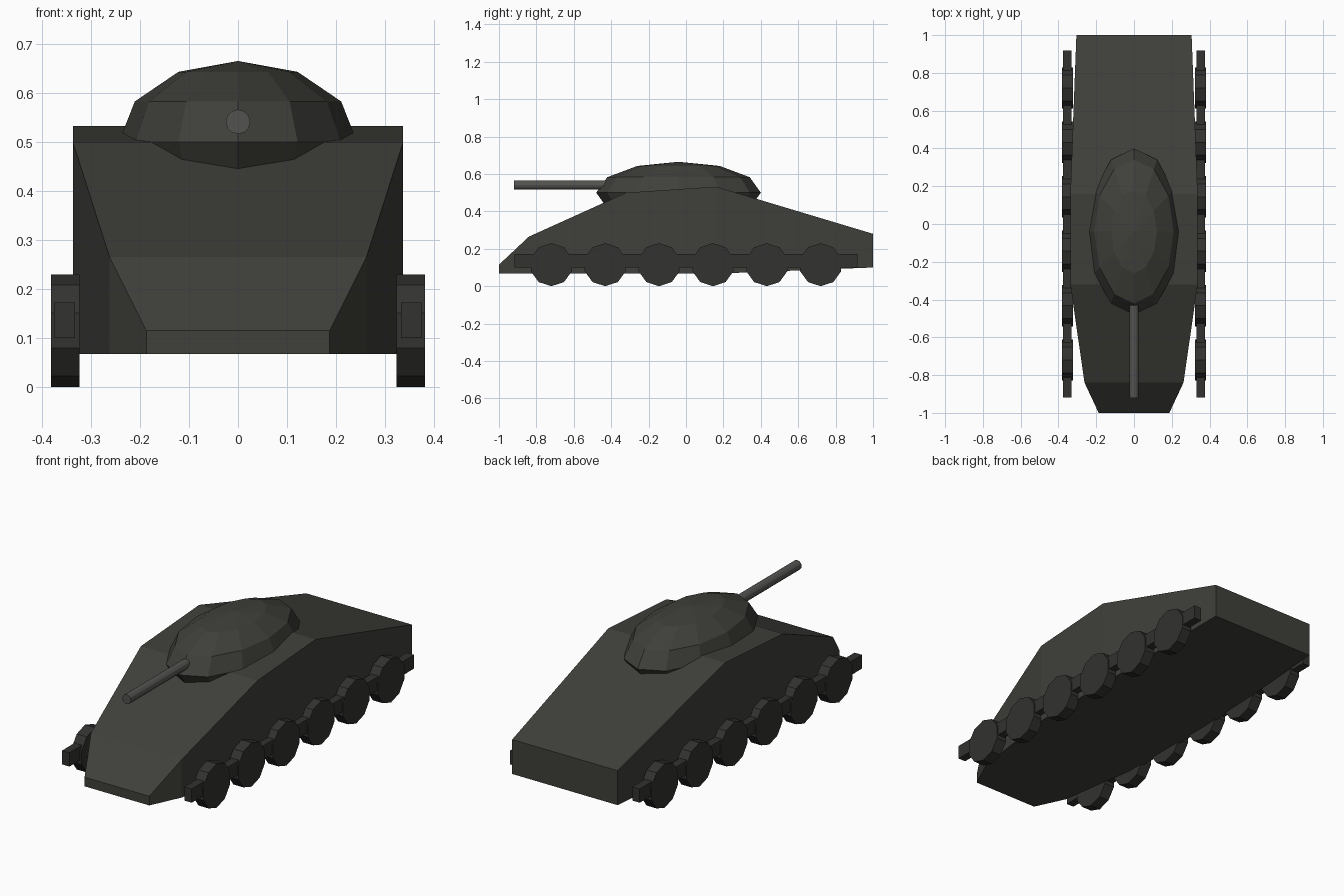
import bpy, bmesh
from math import pi
from mathutils import Matrix

if "Cube" in bpy.data.objects:
    bpy.data.objects.remove(bpy.data.objects["Cube"])


def paint(ob, name, color):
    mat = bpy.data.materials.get(name) or bpy.data.materials.new(name)
    mat.diffuse_color = (*color, 1)
    mat.use_nodes = True
    mat.node_tree.nodes["Principled BSDF"].inputs["Base Color"].default_value = mat.diffuse_color
    ob.data.materials.append(mat)


def make(name, bm, mat, color):
    bmesh.ops.recalc_face_normals(bm, faces=bm.faces)
    me = bpy.data.meshes.new(name)
    bm.to_mesh(me)
    bm.free()
    ob = bpy.data.objects.new(name, me)
    bpy.context.collection.objects.link(ob)
    paint(ob, mat, color)
    return ob


OLIVE, DARK, STEEL = (0.05, 0.05, 0.043), (0.032, 0.032, 0.03), (0.085, 0.085, 0.08)

# Hull: loft of rectangular sections (y, half width, bottom z, top z)
sections = [(-1.0, 0.187, 0.067, 0.115), (-0.84, 0.262, 0.067, 0.265),
            (-0.32, 0.337, 0.067, 0.50), (0.16, 0.337, 0.067, 0.532),
            (1.0, 0.305, 0.10, 0.28)]
bm = bmesh.new()
rings = [[bm.verts.new(p) for p in ((-w, y, b), (w, y, b), (w, y, t), (-w, y, t))]
         for y, w, b, t in sections]
for r0, r1 in zip(rings, rings[1:]):
    for i in range(4):
        j = (i + 1) % 4
        bm.faces.new((r0[i], r0[j], r1[j], r1[i]))
bm.faces.new(rings[0])
bm.faces.new(rings[-1])
make("hull", bm, "olive", OLIVE)

# Turret: flattened faceted ball
bm = bmesh.new()
bmesh.ops.create_uvsphere(bm, u_segments=12, v_segments=6, radius=1,
                          matrix=Matrix.Translation((0, -0.04, 0.5)) @ Matrix.Diagonal((0.243, 0.44, 0.165, 1)))
make("turret", bm, "olive", OLIVE)

# Gun barrel
bm = bmesh.new()
bmesh.ops.create_cone(bm, cap_ends=True, segments=12, radius1=0.025, radius2=0.025, depth=0.58,
                      matrix=Matrix.Translation((0, -0.63, 0.541)) @ Matrix.Rotation(pi / 2, 4, 'X'))
make("gun_barrel", bm, "steel", STEEL)

# Running gear: side rail and six ten-sided wheels on each side
for side, s in (("left", -1), ("right", 1)):
    bm = bmesh.new()
    bmesh.ops.create_cube(bm, size=1, matrix=Matrix.Translation((s * 0.3535, 0, 0.136))
                          @ Matrix.Diagonal((0.043, 1.836, 0.072, 1)))
    make(side + "_rail", bm, "dark", DARK)
    for k in range(6):
        bm = bmesh.new()
        bmesh.ops.create_cone(bm, cap_ends=True, segments=10, radius1=0.115, radius2=0.115, depth=0.058,
                              matrix=Matrix.Translation((s * 0.352, -0.72 + 0.288 * k, 0.115))
                              @ Matrix.Rotation(pi / 2, 4, 'Y'))
        # turn the wheel so that a corner points straight down
        if min(v.co.z for v in bm.verts) > 0.002:
            bmesh.ops.rotate(bm, verts=bm.verts, cent=(0, -0.72 + 0.288 * k, 0.115),
                             matrix=Matrix.Rotation(pi / 10, 3, 'X'))
        make(f"{side}_wheel_{k + 1}", bm, "dark", DARK)
